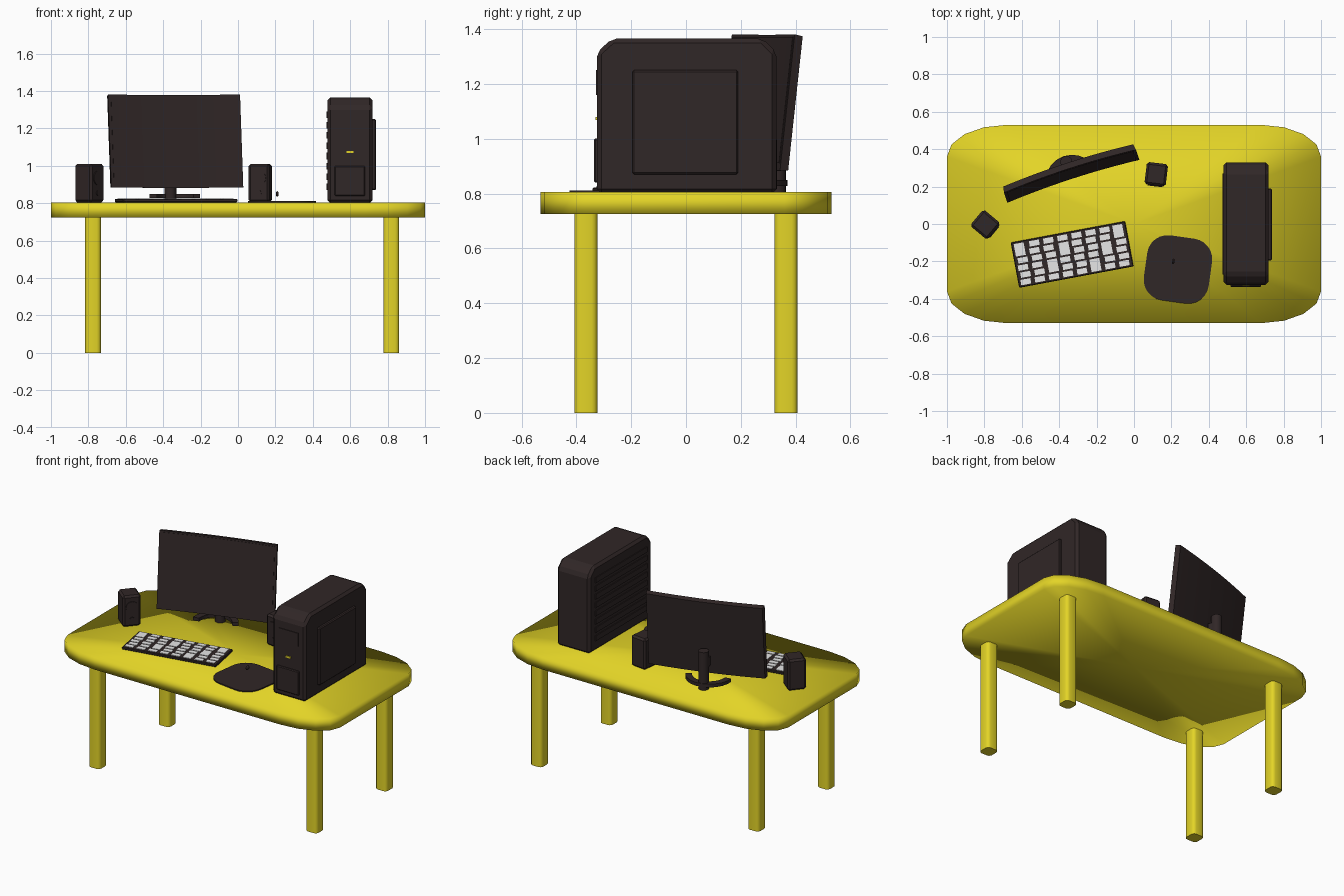
import bpy, bmesh
from math import radians, sin, cos, pi
from mathutils import Matrix, Vector

if "Cube" in bpy.data.objects:
    bpy.data.objects.remove(bpy.data.objects["Cube"])


def material(name, rgb):
    m = bpy.data.materials.new(name)
    m.use_nodes = True
    m.diffuse_color = (*rgb, 1)
    bsdf = next(n for n in m.node_tree.nodes if n.type == 'BSDF_PRINCIPLED')
    bsdf.inputs["Base Color"].default_value = (*rgb, 1)
    return m


YELLOW = material("yellow", (0.77, 0.66, 0.02))
DARK = material("dark_brown", (0.03, 0.02, 0.02))
WHITE = material("key_white", (0.8, 0.8, 0.8))
DESK_Z = 0.805


def place(x, y, z=DESK_Z, turn=0, tilt=0):
    return (Matrix.Translation((x, y, z)) @ Matrix.Rotation(radians(turn), 4, 'Z')
            @ Matrix.Rotation(radians(tilt), 4, 'X'))


def finish(name, bm, mat, frame=None, smooth=None, bevel=0):
    bmesh.ops.recalc_face_normals(bm, faces=bm.faces)
    me = bpy.data.meshes.new(name)
    bm.to_mesh(me)
    bm.free()
    me.materials.append(mat)
    if smooth is not None:
        me.polygons.foreach_set("use_smooth", [True] * len(me.polygons))
        me.set_sharp_from_angle(angle=radians(smooth))
    ob = bpy.data.objects.new(name, me)
    bpy.context.scene.collection.objects.link(ob)
    ob.matrix_world = frame or Matrix()
    if bevel:
        mod = ob.modifiers.new("edge_bevel", 'BEVEL')
        mod.width = bevel
        mod.segments = 1
    return ob


def add_box(bm, lo, hi):
    lo, hi = Vector(lo), Vector(hi)
    m = Matrix.Translation((lo + hi) / 2) @ Matrix.Diagonal((*(hi - lo), 1))
    return bmesh.ops.create_cube(bm, size=1, matrix=m)["verts"]


def box(name, lo, hi, mat=DARK, frame=None, bevel=0):
    bm = bmesh.new()
    add_box(bm, lo, hi)
    return finish(name, bm, mat, frame, bevel=bevel)


def prism(name, outline, depth, mat, frame=None, smooth=None, bevel=0, poke=False):
    """Extrude a closed outline of 3D points along a depth vector."""
    bm = bmesh.new()
    cap = bm.faces.new([bm.verts.new(p) for p in outline])
    ext = bmesh.ops.extrude_face_region(bm, geom=[cap], use_keep_orig=True)["geom"]
    top = [g for g in ext if isinstance(g, bmesh.types.BMFace)]
    bmesh.ops.translate(bm, vec=depth, verts=top[0].verts[:])
    if poke:
        bmesh.ops.poke(bm, faces=[cap] + top)
    return finish(name, bm, mat, frame, smooth, bevel)


def rounded(hx, hy, rx, ry, n):
    pts = []
    for q, (sx, sy) in enumerate([(1, 1), (-1, 1), (-1, -1), (1, -1)]):
        for i in range(n + 1):
            a = (q + i / n) * pi / 2
            pts.append((sx * (hx - rx) + rx * cos(a), sy * (hy - ry) + ry * sin(a), 0))
    return pts


def disc(name, radius, frame, mat=DARK, height=0.006):
    pts = [(radius * cos(i * pi / 10), radius * sin(i * pi / 10), 0) for i in range(20)]
    return prism(name, pts, (0, 0, height), mat, frame, smooth=40)


# Desk: softly shaded top and four legs
prism("desk_top", rounded(1, 0.53, 0.32, 0.17, 4), (0, 0, 0.08), YELLOW,
      place(0, 0, 0.725), smooth=180, poke=True)
for side, x in (("right", -0.775), ("left", 0.82)):
    for end, y in (("front", -0.365), ("back", 0.365)):
        prism(f"{end}_{side}_leg", rounded(0.042, 0.042, 0.022, 0.022, 3),
              (0, 0, 0.73), YELLOW, place(x, y, 0), smooth=50)

# Computer tower: chamfered case, side panel, ribs and front details
profile = [(-0.325, 0.8), (-0.325, 1.315), (-0.27, 1.365),
           (0.28, 1.365), (0.33, 1.315), (0.33, 0.8)]
prism("tower_case", [(0.478, y, z) for y, z in profile], (0.242, 0, 0), DARK, bevel=0.016)
box("tower_side_panel", (0.71, -0.195, 0.87), (0.738, 0.19, 1.25), bevel=0.006)
box("tower_drive_bay", (0.525, -0.329, 1.16), (0.67, -0.32, 1.25))
box("tower_front_cover", (0.515, -0.336, 0.84), (0.68, -0.32, 1.0), bevel=0.005)
box("tower_power_light", (0.58, -0.331, 1.068), (0.617, -0.32, 1.079), YELLOW)
bm = bmesh.new()
for i in range(8):
    z = 0.87 + i * 0.055
    add_box(bm, (0.473, -0.27, z), (0.49, 0.27, z + 0.035))
finish("tower_side_ribs", bm, DARK)

# Speakers with round drivers
for name, x, y, turn in (("right_speaker", -0.795, -0.003, 50), ("left_speaker", 0.119, 0.266, -7)):
    f = place(x, y, DESK_Z, turn)
    box(name, (-0.057, -0.06, 0), (0.057, 0.06, 0.205), frame=f, bevel=0.012)
    for part, r, z in (("driver", 0.038, 0.13), ("knob", 0.014, 0.05)):
        disc(f"{name}_{part}", r, f @ place(0, -0.059, z, 0, 90))

# Monitor: curved housing with a raised screen, tilted back
monitor = place(-0.34, 0.276, 1.13, 18, -6.5)


def curved_panel(name, half_w, y0, y1, z0, z1, back_scale=1):
    bm = bmesh.new()
    n = 12
    rings = []
    for i in range(n + 1):
        x = half_w * (2 * i / n - 1)
        bend = 0.008 - 0.11 * x * x
        s = back_scale
        rings.append([bm.verts.new(p) for p in (
            (x, y0 + bend, z0), (x * s, y1 + bend, z0 * s),
            (x * s, y1 + bend, z1 * s), (x, y0 + bend, z1))])
    for a, b in zip(rings, rings[1:]):
        for k in range(4):
            bm.faces.new((a[k], a[k - 1], b[k - 1], b[k]))
    bm.faces.new(rings[0])
    bm.faces.new(rings[-1])
    finish(name, bm, DARK, monitor, smooth=30)


curved_panel("monitor_housing", 0.371, -0.015, 0.018, -0.25, 0.25, 0.985)
curved_panel("monitor_screen", 0.355, -0.018, -0.01, -0.222, 0.24)

# Monitor stand: curved foot and round post
foot = [(r * cos(a), r * sin(a), 0)
        for r, span in ((0.145, range(11)), (0.105, range(10, -1, -1)))
        for a in [radians(10 + 16 * i) for i in span]]
prism("monitor_foot", foot, (0, 0, 0.022), DARK, place(-0.33, 0.225, 0.828, 18), smooth=40)
disc("monitor_post", 0.032, place(-0.362, 0.332), height=0.25)
box("monitor_bracket", (-0.03, -0.04, 0.14), (0.03, 0.01, 0.2), frame=place(-0.362, 0.332, turn=18))

# Keyboard with thin key plates, some spanning two rows
kb = place(-0.331, -0.163, DESK_Z, 10.6)
box("keyboard_base", (-0.311, -0.123, 0), (0.311, 0.123, 0.018), frame=kb, bevel=0.004)
bm = bmesh.new()
cols, rows, px, py = 8, 6, 0.0765, 0.039
for c in range(cols):
    row = 0
    while row < rows:
        tall = 2 if (c * 3 + row * 2) % 7 == 1 and row < rows - 1 else 1
        x = (c - cols / 2) * px + 0.009 + 0.006 * (row % 2)
        y = (row - rows / 2) * py + 0.005
        add_box(bm, (x, y, 0.017), (x + 0.054, y + py * tall - 0.01, 0.021))
        row += tall
finish("keyboard_keys", bm, WHITE, kb)

# Mouse pad and the small wheel above it
prism("mouse_pad", rounded(0.175, 0.175, 0.11, 0.11, 6), (0, 0, 0.007), DARK,
      place(0.235, -0.243, DESK_Z, -8), smooth=40)
bm = bmesh.new()
bmesh.ops.create_uvsphere(bm, u_segments=12, v_segments=8, radius=0.015)
bmesh.ops.scale(bm, vec=(0.5, 1, 1), verts=bm.verts)
finish("mouse_wheel", bm, DARK, place(0.21, -0.2, 0.85, -8), smooth=180)
